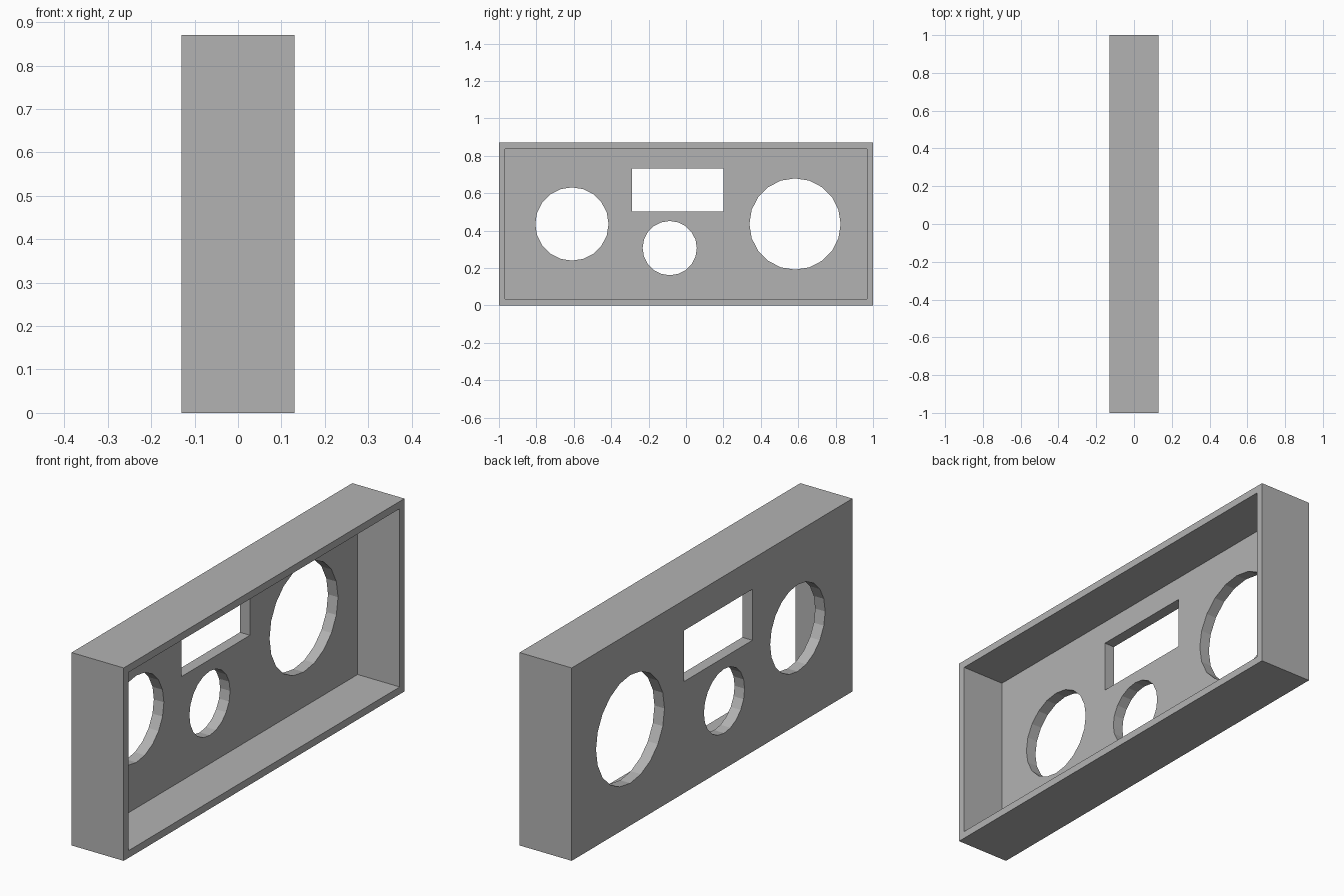
import bpy
import math

default = bpy.data.objects.get("Cube")
if default:
    bpy.data.objects.remove(default, do_unlink=True)

DEPTH, LENGTH, HEIGHT = 0.26, 2.0, 0.87
WALL, PANEL = 0.033, 0.05
MID = HEIGHT / 2

grey = bpy.data.materials.new("plain grey")
grey.use_nodes = True
grey.diffuse_color = (0.45, 0.45, 0.45, 1)
grey.node_tree.nodes["Principled BSDF"].inputs["Base Color"].default_value = grey.diffuse_color


def box(name, size, location):
    bpy.ops.mesh.primitive_cube_add(size=1, location=location)
    ob = bpy.context.object
    ob.name = name
    ob.scale = size
    bpy.ops.object.transform_apply(location=True, rotation=False, scale=True)
    ob.data.materials.append(grey)
    return ob


def round_cutter(name, y, z, radius):
    bpy.ops.mesh.primitive_cylinder_add(
        vertices=20, radius=radius, depth=DEPTH * 2,
        location=(-DEPTH / 2, y, z), rotation=(0, math.pi / 2, 0))
    ob = bpy.context.object
    ob.name = name
    ob.data.materials.append(grey)
    return ob


# Shallow housing, open towards +x
housing = box("housing", (DEPTH, LENGTH, HEIGHT), (0, 0, MID))

# Cavity behind the panel, then the window and the three round openings
cutters = [
    box("cavity_cutter", (DEPTH, LENGTH - 2 * WALL, HEIGHT - 2 * WALL), (PANEL, 0, MID)),
    box("window_cutter", (DEPTH * 2, 0.487, 0.23), (-DEPTH / 2, -0.044, 0.618)),
    round_cutter("medium_hole_cutter", -0.61, MID, 0.196),
    round_cutter("small_hole_cutter", -0.087, 0.306, 0.145),
    round_cutter("large_hole_cutter", 0.583, MID, 0.244),
]
for cutter in cutters:
    cut = housing.modifiers.new(cutter.name, 'BOOLEAN')
    cut.operation = 'DIFFERENCE'
    cut.solver = 'EXACT'
    cut.object = cutter

# Bake the cuts into the housing and drop the cutters
bpy.ops.object.select_all(action='DESELECT')
housing.select_set(True)
bpy.context.view_layer.objects.active = housing
for cutter in cutters:
    bpy.ops.object.modifier_apply(modifier=cutter.name)
    bpy.data.objects.remove(cutter, do_unlink=True)
bpy.ops.object.shade_flat()
